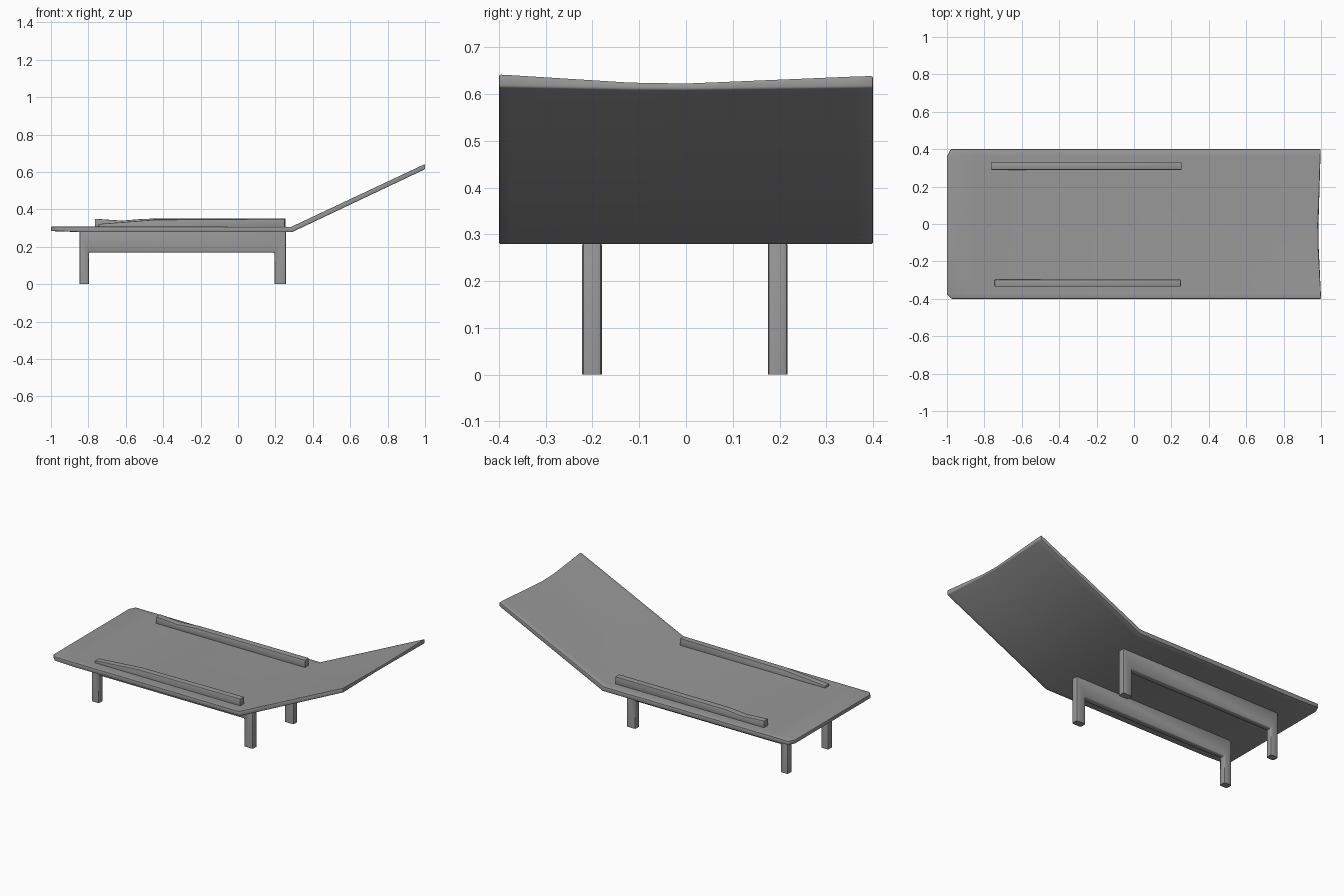
import bpy, bmesh

if "Cube" in bpy.data.objects:
    bpy.data.objects.remove(bpy.data.objects["Cube"])

# Dark grey finish shared by all parts
dark = bpy.data.materials.new("dark_grey")
dark.diffuse_color = (0.31, 0.31, 0.31, 1.0)
dark.use_nodes = True
dark.node_tree.nodes["Principled BSDF"].inputs["Base Color"].default_value = dark.diffuse_color


def finish(name, bm, bevel):
    """Soften the sharp edges (feet stay flat on the floor) and make the object."""
    bmesh.ops.recalc_face_normals(bm, faces=bm.faces)
    sharp = [e for e in bm.edges if e.calc_face_angle(0) > 0.7
             and max(v.co.z for v in e.verts) > 0.001]
    bmesh.ops.bevel(bm, geom=sharp, offset=bevel, segments=2, profile=0.5,
                    affect='EDGES', clamp_overlap=True)
    me = bpy.data.meshes.new(name)
    bm.to_mesh(me)
    bm.free()
    me.materials.append(dark)
    ob = bpy.data.objects.new(name, me)
    bpy.context.collection.objects.link(ob)
    bpy.ops.object.select_all(action='DESELECT')
    ob.select_set(True)
    bpy.context.view_layer.objects.active = ob
    bpy.ops.object.shade_smooth_by_angle(angle=0.6)
    return ob


def extrude_profile(name, profile, y0, y1, bevel):
    """Extrude an xz outline between two y positions."""
    bm = bmesh.new()
    face = bm.faces.new([bm.verts.new((x, y0, z)) for x, z in profile])
    new = bmesh.ops.extrude_face_region(bm, geom=[face])["geom"]
    moved = [v for v in new if isinstance(v, bmesh.types.BMVert)]
    bmesh.ops.translate(bm, verts=moved, vec=(0, y1 - y0, 0))
    if face.is_valid and all(len(e.link_faces) < 2 for e in face.edges):
        bm.faces.new(face.verts)
    bmesh.ops.holes_fill(bm, edges=[e for e in bm.edges if e.is_boundary], sides=0)
    return finish(name, bm, bevel)


# Reclined bed: one folded panel, lofted over columns across its width
# (y, foot end x, head end drop)
columns = [(-0.4, -0.975, 0.0), (-0.375, -1.0, 0.001), (-0.12, -1.0, 0.017),
           (0.0, -1.0, 0.019), (0.36, -1.0, 0.004), (0.4, -0.98, 0.003)]
bm = bmesh.new()
rings = []
for y, foot, drop in columns:
    outline = [(foot, 0.284), (-0.85, 0.279), (0.29, 0.279),
               (1.0 - drop * 0.7, 0.615 - drop * 0.3), (1.0 - drop * 0.9, 0.643 - drop),
               (0.285, 0.307), (-0.85, 0.308), (foot, 0.308)]
    rings.append([bm.verts.new((x, y, z)) for x, z in outline])
for a, b in zip(rings, rings[1:]):
    for i in range(len(a)):
        j = (i + 1) % len(a)
        bm.faces.new((a[i], a[j], b[j], b[i]))
for ring in (rings[0], rings[-1]):
    bm.faces.new(ring)
finish("folded_bed", bm, 0.004)

# Low raised side rails on the seat, tapering toward the foot
extrude_profile("back_side_rail",
                [(-0.765, 0.30), (0.255, 0.30), (0.255, 0.352), (-0.5, 0.35),
                 (-0.62, 0.34), (-0.765, 0.35)], 0.29, 0.33, 0.004)
extrude_profile("front_side_rail",
                [(-0.745, 0.30), (0.25, 0.30), (0.25, 0.35), (-0.45, 0.345),
                 (-0.745, 0.322)], -0.335, -0.297, 0.004)

# Bridge-shaped leg frames under the bed
frame = [(-0.848, 0.0), (-0.797, 0.0), (-0.797, 0.17), (0.195, 0.17),
         (0.195, 0.0), (0.257, 0.0), (0.257, 0.285), (-0.848, 0.285)]
for side, y in (("front", -0.201), ("back", 0.196)):
    extrude_profile(side + "_leg_frame", frame, y - 0.021, y + 0.021, 0.008)
